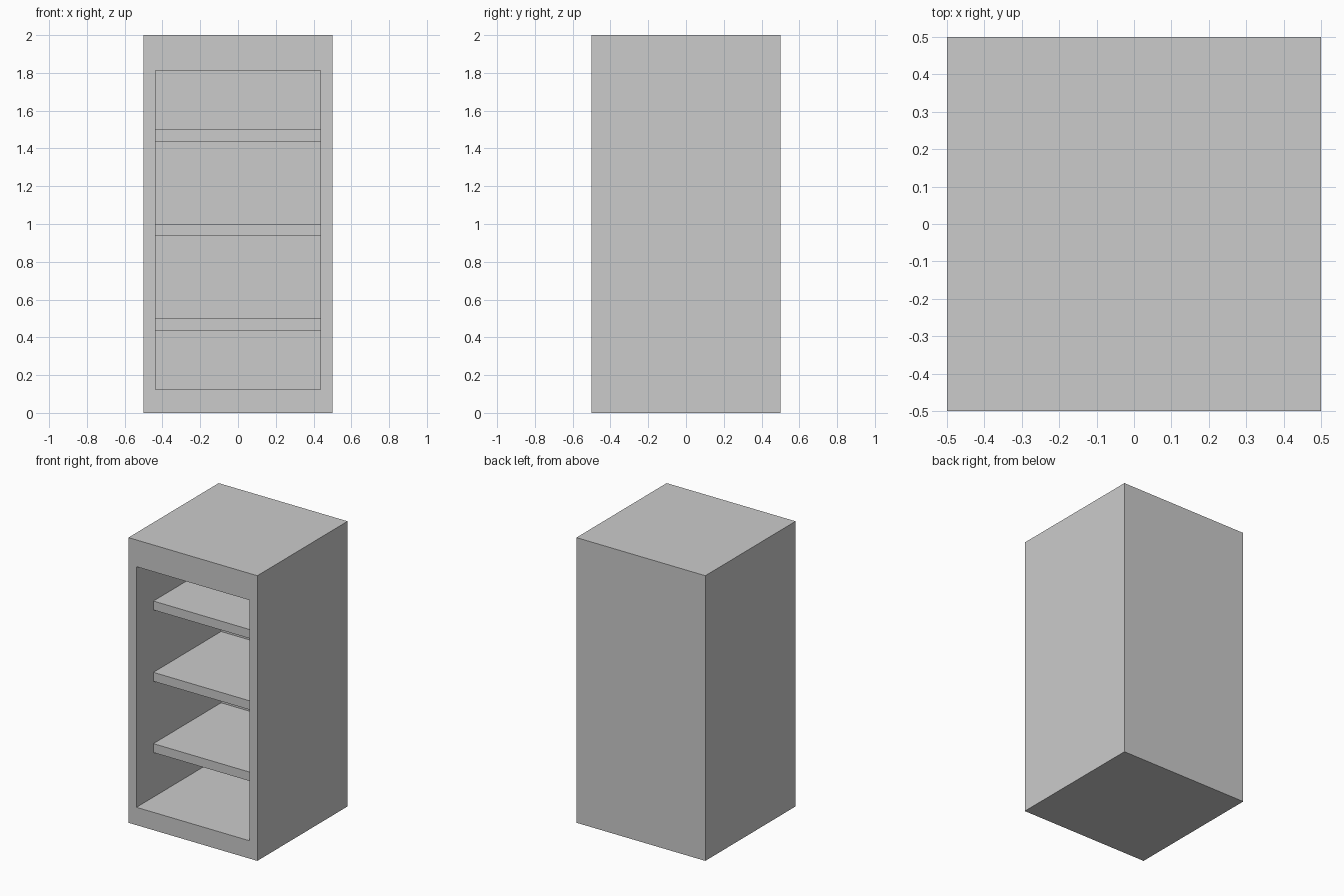
import bpy

if "Cube" in bpy.data.objects:
    bpy.data.objects.remove(bpy.data.objects["Cube"])

U = 1 / 16  # panel thickness


def box(name, lo, hi):
    """Axis-aligned box between two corners."""
    bpy.ops.mesh.primitive_cube_add(
        size=1, location=[(a + b) / 2 for a, b in zip(lo, hi)])
    ob = bpy.context.object
    ob.name = name
    ob.scale = [b - a for a, b in zip(lo, hi)]
    bpy.ops.object.transform_apply(location=False, rotation=False, scale=True)
    return ob


# Interior limits
inner = 0.5 - U

# Cabinet shell: solid block with the front compartment carved out
shell = box("cabinet_shell", (-0.5, -0.5, 0), (0.5, 0.5, 2))
cutter = box("compartment_cutter", (-inner, -0.7, 2 * U), (inner, inner, 2 - 3 * U))
cutter.hide_render = True
cut = shell.modifiers.new("compartment", 'BOOLEAN')
cut.operation = 'DIFFERENCE'
cut.solver = 'EXACT'
cut.object = cutter
bpy.context.view_layer.objects.active = shell
bpy.ops.object.modifier_apply(modifier=cut.name)
bpy.data.objects.remove(cutter)

# Three shelves, set back from the front opening
for i, top in enumerate((0.5, 1.0, 1.5)):
    box(f"shelf_{i + 1}", (-inner, -0.5 + 3 * U, top - U), (inner, inner, top))
